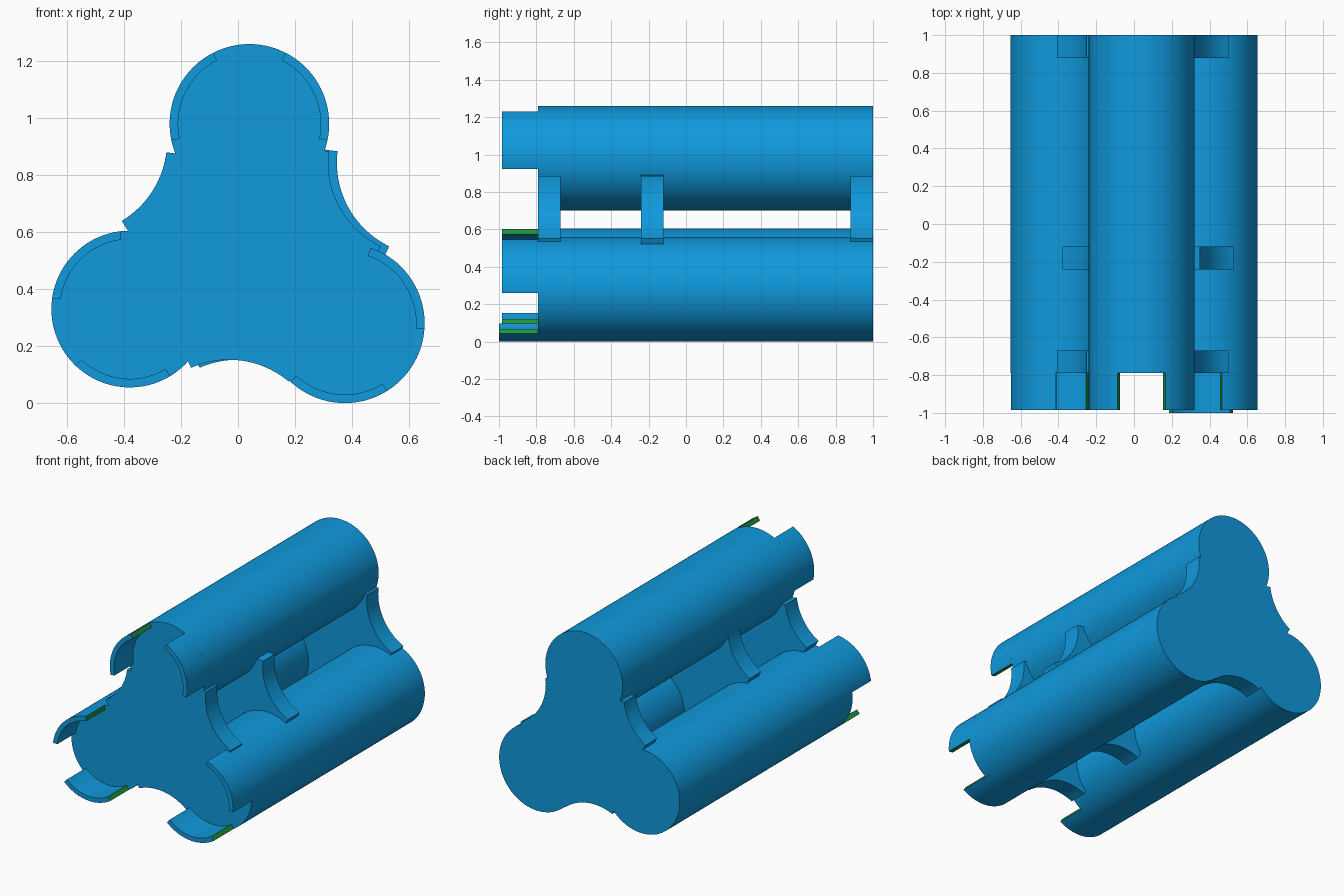
import bpy, bmesh
from math import cos, sin, radians

if "Cube" in bpy.data.objects:
    bpy.data.objects.remove(bpy.data.objects["Cube"])


def material(name, color):
    m = bpy.data.materials.new(name)
    m.diffuse_color = color
    m.use_nodes = True
    m.node_tree.nodes["Principled BSDF"].inputs["Base Color"].default_value = m.diffuse_color
    return m


BLUE = material("blue", (0.005, 0.32, 0.72, 1))
GREEN = material("green", (0.015, 0.30, 0.045, 1))


def arc(center, r, a0, a1, n):
    """Points on an arc in the x-z plane, angles in degrees."""
    angles = [radians(a0 + (a1 - a0) * i / n) for i in range(n + 1)]
    return [(center[0] + r * cos(a), center[1] + r * sin(a)) for a in angles]


def extrude(name, points, y0, y1, green_sides=()):
    """Extrude an x-z outline along y."""
    bm = bmesh.new()
    front = [bm.verts.new((x, y0, z)) for x, z in points]
    back = [bm.verts.new((x, y1, z)) for x, z in points]
    bm.faces.new(front)
    bm.faces.new(back[::-1])
    n = len(points)
    for i in range(n):
        j = (i + 1) % n
        f = bm.faces.new((front[i], back[i], back[j], front[j]))
        f.material_index = int(i in green_sides)
    bmesh.ops.recalc_face_normals(bm, faces=bm.faces)
    mesh = bpy.data.meshes.new(name)
    bm.to_mesh(mesh)
    bm.free()
    mesh.materials.append(BLUE)
    mesh.materials.append(GREEN)
    obj = bpy.data.objects.new(name, mesh)
    bpy.context.collection.objects.link(obj)
    return obj


def activate(obj):
    bpy.ops.object.select_all(action='DESELECT')
    obj.select_set(True)
    bpy.context.view_layer.objects.active = obj


def smooth(obj):
    activate(obj)
    bpy.ops.object.shade_smooth_by_angle(angle=radians(30))


FRONT, BACK = -0.79, 1.0

# lobe: centre, radius, direction the tab pair is symmetric about
lobes = [((0.04, 0.98), 0.28, 90), ((-0.38, 0.33), 0.275, 199), ((0.375, 0.28), 0.28, -31)]

# concave flanks of the joining plates: centre, start and end angle
flanks = [((0.644, 0.844), 244, 173), ((-0.576, 0.92), -7, -59), ((-0.032, -0.175), 114, 50)]


def plate_outline(shift):
    pts = []
    for (cx, cz), a0, a1 in flanks:
        c = (cx + shift, cz)
        lip0, lip1 = arc(c, 0.385, a0, a1, 1)
        pts += [lip0] + arc(c, 0.327, a0, a1, 20) + [lip1]
    return pts


# Three full-length tubes
parts = [extrude("tube", arc(c, r, 0, 360 - 3.75, 95), FRONT, BACK) for c, r, _ in lobes]

# Front, middle and back joining plates
for y0, y1, shift in ((FRONT, -0.67, 0), (-0.24, -0.12, 0.03), (0.88, BACK, 0)):
    parts.append(extrude("joining_plate", plate_outline(shift), y0, y1))

# Fuse tubes and plates into one body
body = parts[3]
body.name = "triple_tube_body"
for other in parts[:3] + parts[4:]:
    mod = body.modifiers.new("join", 'BOOLEAN')
    mod.operation = 'UNION'
    mod.solver = 'EXACT'
    mod.object = other
    activate(body)
    bpy.ops.object.modifier_apply(modifier=mod.name)
    bpy.data.objects.remove(other)
smooth(body)

# Pairs of curved tabs projecting from the front
for i, (c, r, mid) in enumerate(lobes):
    for side in (1, -1):
        a0, a1 = mid + side * 27, mid + side * 102
        n = 24
        pts = arc(c, r, a0, a1, n) + arc(c, r - 0.03, a1, a0, n)
        tip = -1.0 if (i == 2 and side == -1) else -0.985
        smooth(extrude("front_tab", pts, tip, FRONT, green_sides=(n, 2 * n + 1)))
